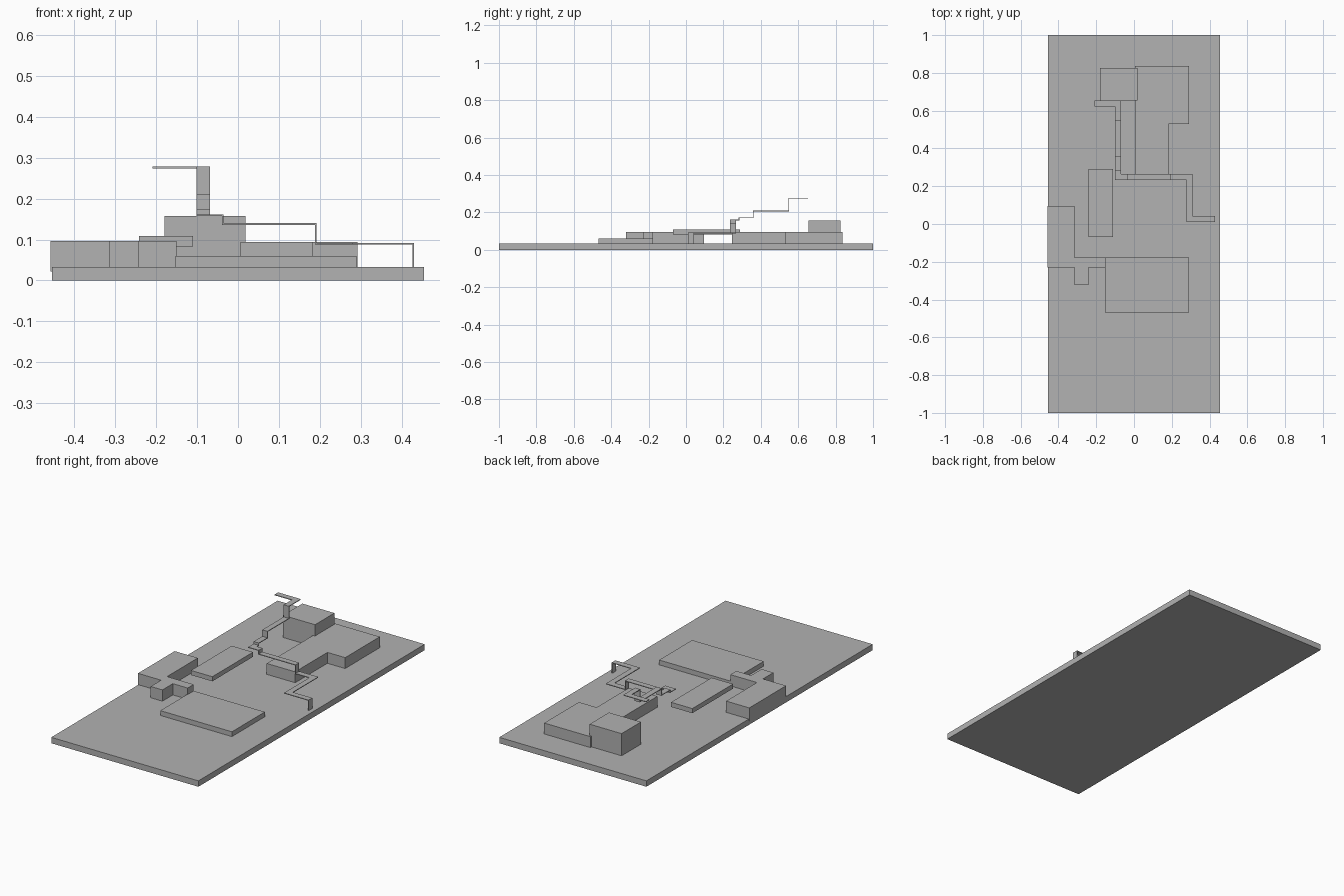
import bpy
import bmesh
from mathutils import Vector

cube = bpy.data.objects.get("Cube")
if cube:
    bpy.data.objects.remove(cube, do_unlink=True)

GREY = (0.445, 0.445, 0.445, 1.0)
grey = bpy.data.materials.new("plain grey")
grey.use_nodes = True
grey.diffuse_color = GREY
grey.node_tree.nodes["Principled BSDF"].inputs["Base Color"].default_value = GREY


def finish(name, bm):
    """Turn a bmesh into a flat shaded grey object."""
    bmesh.ops.recalc_face_normals(bm, faces=bm.faces)
    mesh = bpy.data.meshes.new(name)
    bm.to_mesh(mesh)
    bm.free()
    mesh.materials.append(grey)
    obj = bpy.data.objects.new(name, mesh)
    bpy.context.scene.collection.objects.link(obj)
    return obj


def add_box(bm, low, high):
    """Add an axis aligned box spanning two corners."""
    low, high = Vector(low), Vector(high)
    verts = bmesh.ops.create_cube(bm, size=1)["verts"]
    bmesh.ops.scale(bm, vec=high - low, verts=verts)
    bmesh.ops.translate(bm, vec=(low + high) / 2, verts=verts)


def prism(name, outline, bottom, top):
    """Extrude a plan outline between two heights."""
    bm = bmesh.new()
    face = bm.faces.new([bm.verts.new((x, y, bottom)) for x, y in outline])
    new = bmesh.ops.extrude_face_region(bm, geom=[face])["geom"]
    verts = [v for v in new if isinstance(v, bmesh.types.BMVert)]
    bmesh.ops.translate(bm, vec=(0, 0, top - bottom), verts=verts)
    return finish(name, bm)


def slab(name, x0, x1, y0, y1, bottom, top):
    return prism(name, [(x0, y0), (x1, y0), (x1, y1), (x0, y1)], bottom, top)


def ribbon(name, start, steps, half_width, half_thick):
    """Sweep a thin flat strip along axis aligned steps, with square bends."""
    points, axes = [Vector(start)], []
    for axis, target in steps:
        p = points[-1].copy()
        axes.append("xyz".index(axis))
        p[axes[-1]] = target
        points.append(p)
    bm = bmesh.new()
    heading = axes[0]
    for i, axis in enumerate(axes):
        a, b = points[i].copy(), points[i + 1].copy()
        way = Vector((0, 0, 0))
        way[axis] = 1 if b[axis] > a[axis] else -1
        half = Vector((half_width, half_width, half_thick))
        if axis == 2:
            # a drop is thin along the direction of travel
            half[heading] = half_thick
        else:
            half[axis] = half_thick
            heading = axis
            before = axes[i - 1] if i else 2
            after = axes[i + 1] if i + 1 < len(axes) else 2
            if before != 2:
                a += way * half_width
            if after != 2:
                b += way * half_width
            if before != 2 or after != 2:
                half[axis] = 0
        low = Vector(map(min, a, b)) - half
        high = Vector(map(max, a, b)) + half
        add_box(bm, low, high)
    return finish(name, bm)


GROUND = 0.033

# ground plate
slab("base_plate", -0.455, 0.455, -1, 1, 0, GROUND)

# low terrace at the front
slab("front_terrace", -0.153, 0.29, -0.468, -0.177, GROUND, 0.06)

# stepped building on the right edge, slightly overhanging the plate
prism("side_building", [
    (-0.458, 0.095), (-0.458, -0.23), (-0.315, -0.23), (-0.315, -0.322),
    (-0.242, -0.322), (-0.242, -0.23), (-0.15, -0.23), (-0.15, -0.177),
    (-0.315, -0.177), (-0.315, 0.095)], 0.022, 0.096)

# raised canopy slab
slab("canopy", -0.242, -0.11, -0.07, 0.29, 0.083, 0.109)

# angled hall at the back and the taller block beside it
prism("rear_hall", [
    (0.006, 0.245), (0.182, 0.245), (0.182, 0.53), (0.292, 0.53),
    (0.292, 0.836), (0.006, 0.836)], GROUND, 0.094)
slab("rear_block", -0.18, 0.018, 0.655, 0.826, GROUND, 0.157)

# winding stepped walkway descending to the plate
ribbon("walkway", (-0.209, 0.637, 0.276), [
    ("x", -0.085), ("y", 0.55), ("z", 0.208), ("y", 0.36), ("z", 0.172),
    ("y", 0.284), ("z", 0.159), ("y", 0.25), ("x", -0.037), ("z", 0.138),
    ("x", 0.19), ("z", 0.09), ("x", 0.294), ("y", 0.026), ("x", 0.428),
    ("z", GROUND)], 0.016, 0.002)
